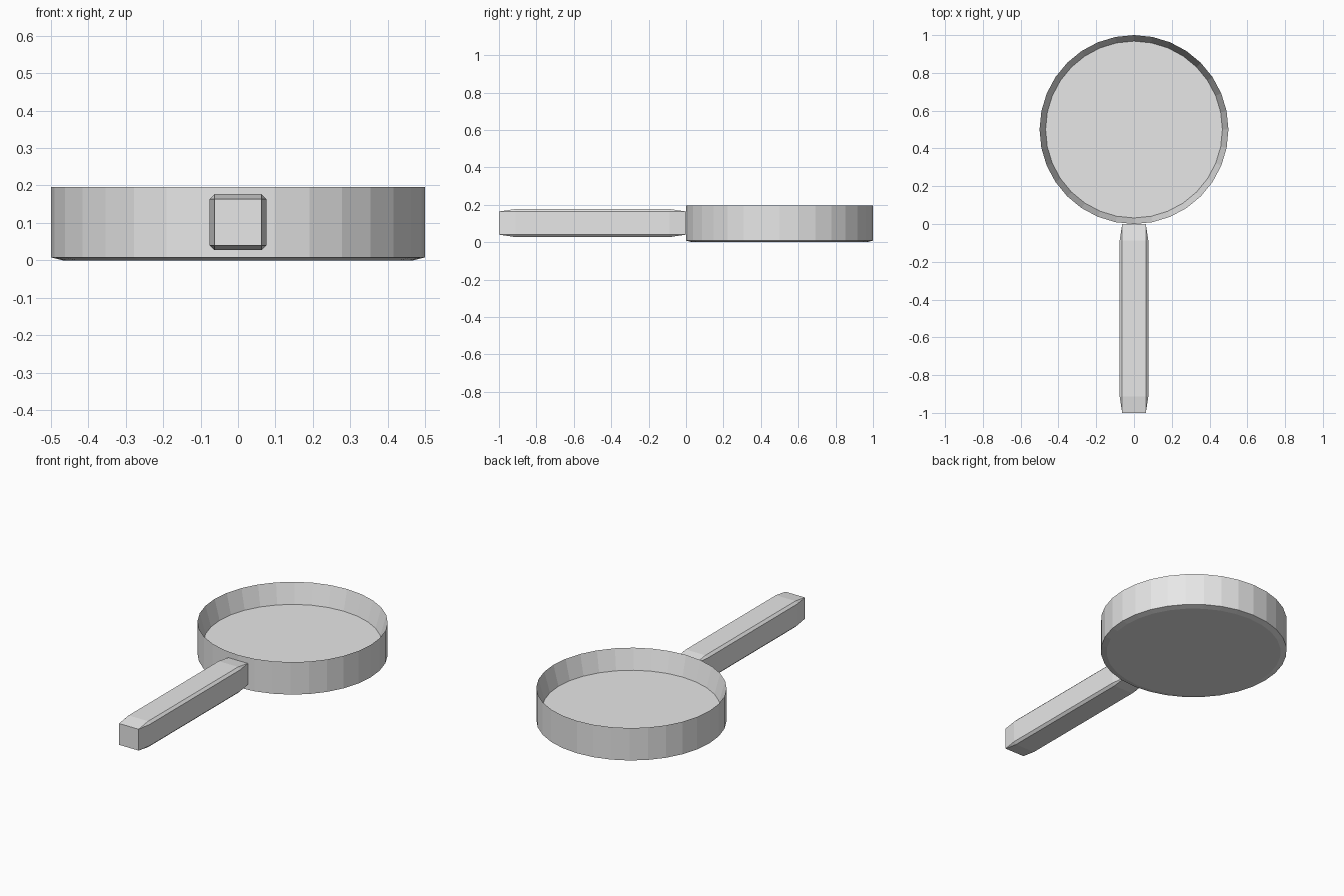
import bpy
import bmesh
from math import cos, sin, tau
from mathutils import Matrix

SIDES = 32
PAN_Y = 0.5

cube = bpy.data.objects.get("Cube")
if cube:
    bpy.data.objects.remove(cube, do_unlink=True)

grey = bpy.data.materials.new("light grey")
grey.use_nodes = True
grey.diffuse_color = (0.8, 0.8, 0.8, 1)
grey.node_tree.nodes["Principled BSDF"].inputs["Base Color"].default_value = (0.8, 0.8, 0.8, 1)


def finish(bm, name):
    bmesh.ops.recalc_face_normals(bm, faces=bm.faces)
    mesh = bpy.data.meshes.new(name)
    bm.to_mesh(mesh)
    bm.free()
    mesh.materials.append(grey)
    obj = bpy.data.objects.new(name, mesh)
    bpy.context.collection.objects.link(obj)
    return obj


def lathe(name, profile, y):
    """Join rings of (radius, height) into a solid with flat end caps."""
    bm = bmesh.new()
    rings = [[bm.verts.new((r * cos(tau * i / SIDES), y + r * sin(tau * i / SIDES), z))
              for i in range(SIDES)] for r, z in profile]
    for low, high in zip(rings, rings[1:]):
        for i in range(SIDES):
            j = (i + 1) % SIDES
            bm.faces.new((low[i], low[j], high[j], high[i]))
    bm.faces.new(rings[0])
    bm.faces.new(rings[-1])
    return finish(bm, name)


# Pan: chamfered base, upright outside, knife-edge rim, sloping inside, floor
lathe("pan", [(0.468, 0), (0.5, 0.008), (0.5, 0.196), (0.468, 0.08)], PAN_Y)

# Handle: bevelled cube stretched along y, so the end chamfers become long tapers
bm = bmesh.new()
bmesh.ops.create_cube(bm, size=1)
bmesh.ops.bevel(bm, geom=bm.edges[:], offset=0.088, offset_type='OFFSET',
                segments=1, affect='EDGES')
bm.transform(Matrix.Translation((0, -0.5, 0.102)) @ Matrix.Diagonal((0.152, 1, 0.15, 1)))
finish(bm, "handle")
